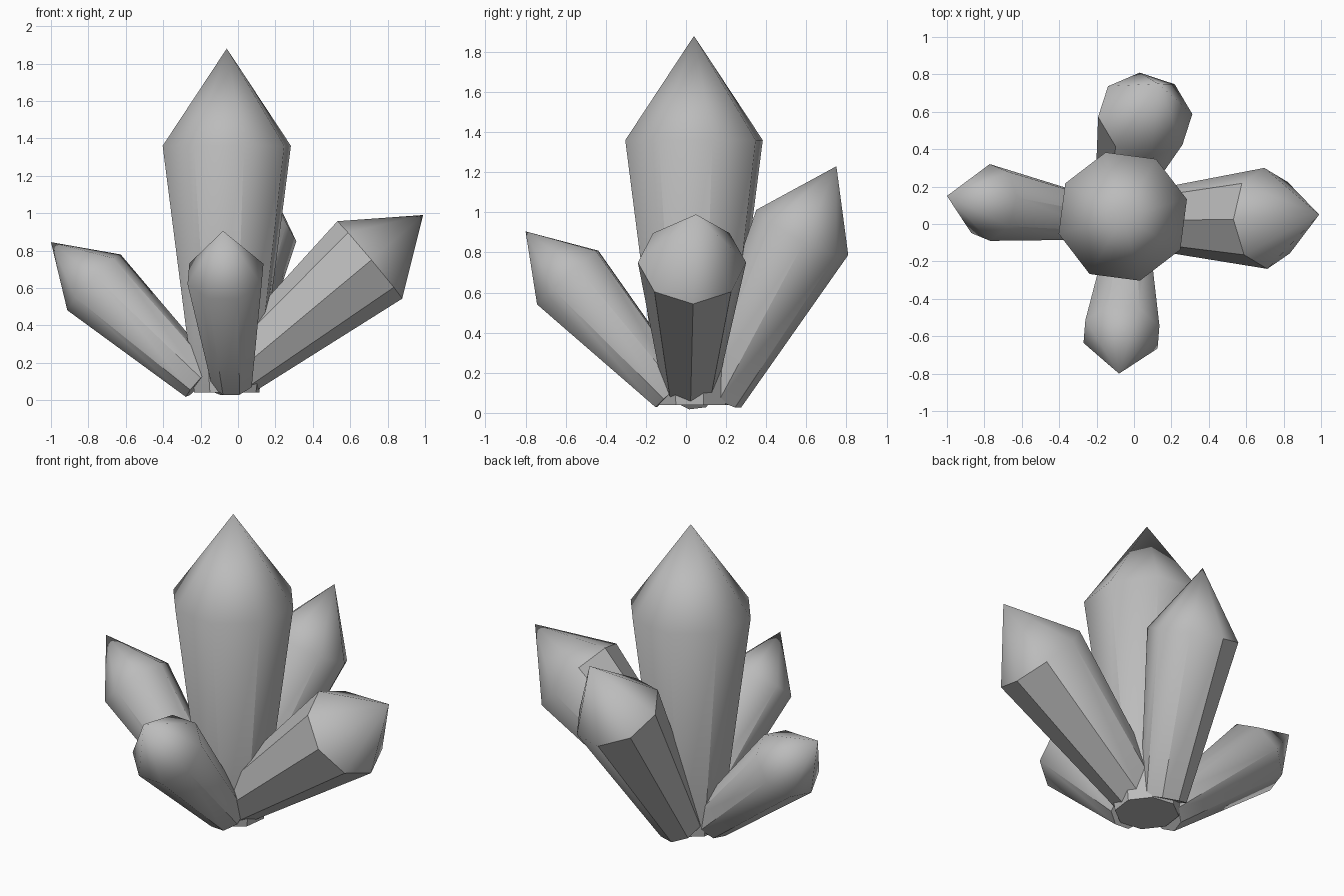
import bpy, bmesh, math
from mathutils import Vector

if "Cube" in bpy.data.objects:
    bpy.data.objects.remove(bpy.data.objects["Cube"])

stone = bpy.data.materials.new("grey_crystal")
stone.use_nodes = True
colour = (0.5, 0.5, 0.5, 1)
stone.diffuse_color = colour
stone.node_tree.nodes["Principled BSDF"].inputs["Base Color"].default_value = colour

SIDES = 8


def crystal(name, base, shoulder, tip, base_radius, radius, phase):
    """Tapered octagonal shaft with a pointed cap, along base - shoulder - tip."""
    base, shoulder, tip = Vector(base), Vector(shoulder), Vector(tip)
    axis = (tip - base).normalized()
    if axis.z > 0.999:
        side, up = Vector((1, 0, 0)), Vector((0, 1, 0))
    else:
        side = Vector((0, 0, 1)).cross(axis).normalized()
        up = axis.cross(side)

    bm = bmesh.new()

    def ring(centre, r):
        angles = [math.radians(phase) + math.tau * i / SIDES for i in range(SIDES)]
        return [bm.verts.new(centre + r * (side * math.cos(a) + up * math.sin(a)))
                for a in angles]

    low, high = ring(base, base_radius), ring(shoulder, radius)
    point = bm.verts.new(tip)
    bm.faces.new(low[::-1])
    for i in range(SIDES):
        j = (i + 1) % SIDES
        bm.faces.new((low[i], low[j], high[j], high[i]))
        bm.faces.new((high[i], high[j], point))
    bmesh.ops.recalc_face_normals(bm, faces=bm.faces)

    mesh = bpy.data.meshes.new(name)
    bm.to_mesh(mesh)
    bm.free()
    mesh.materials.append(stone)
    obj = bpy.data.objects.new(name, mesh)
    bpy.context.collection.objects.link(obj)

    # Smooth caps, crisp shaft edges
    bpy.ops.object.select_all(action='DESELECT')
    obj.select_set(True)
    bpy.context.view_layer.objects.active = obj
    bpy.ops.object.shade_smooth_by_angle(angle=math.radians(40))


# Tall upright crystal
crystal("centre_crystal", (-0.06, 0.04, 0.04), (-0.06, 0.04, 1.36),
        (-0.06, 0.04, 1.88), 0.18, 0.355, 15)

# Smaller crystals leaning outward
crystal("left_crystal", (0.0, 0.02, 0.16), (0.705, 0.03, 0.75),
        (0.99, 0.05, 0.99), 0.145, 0.27, 0)
crystal("right_crystal", (-0.2, 0.03, 0.1), (-0.77, 0.115, 0.63),
        (-1.0, 0.15, 0.845), 0.115, 0.208, 13)
crystal("front_crystal", (-0.03, -0.07, 0.1), (-0.067, -0.59, 0.675),
        (-0.08, -0.8, 0.905), 0.115, 0.215, 22)
crystal("back_crystal", (-0.08, 0.16, 0.085), (0.06, 0.58, 0.9),
        (0.13, 0.75, 1.23), 0.13, 0.257, 24)
